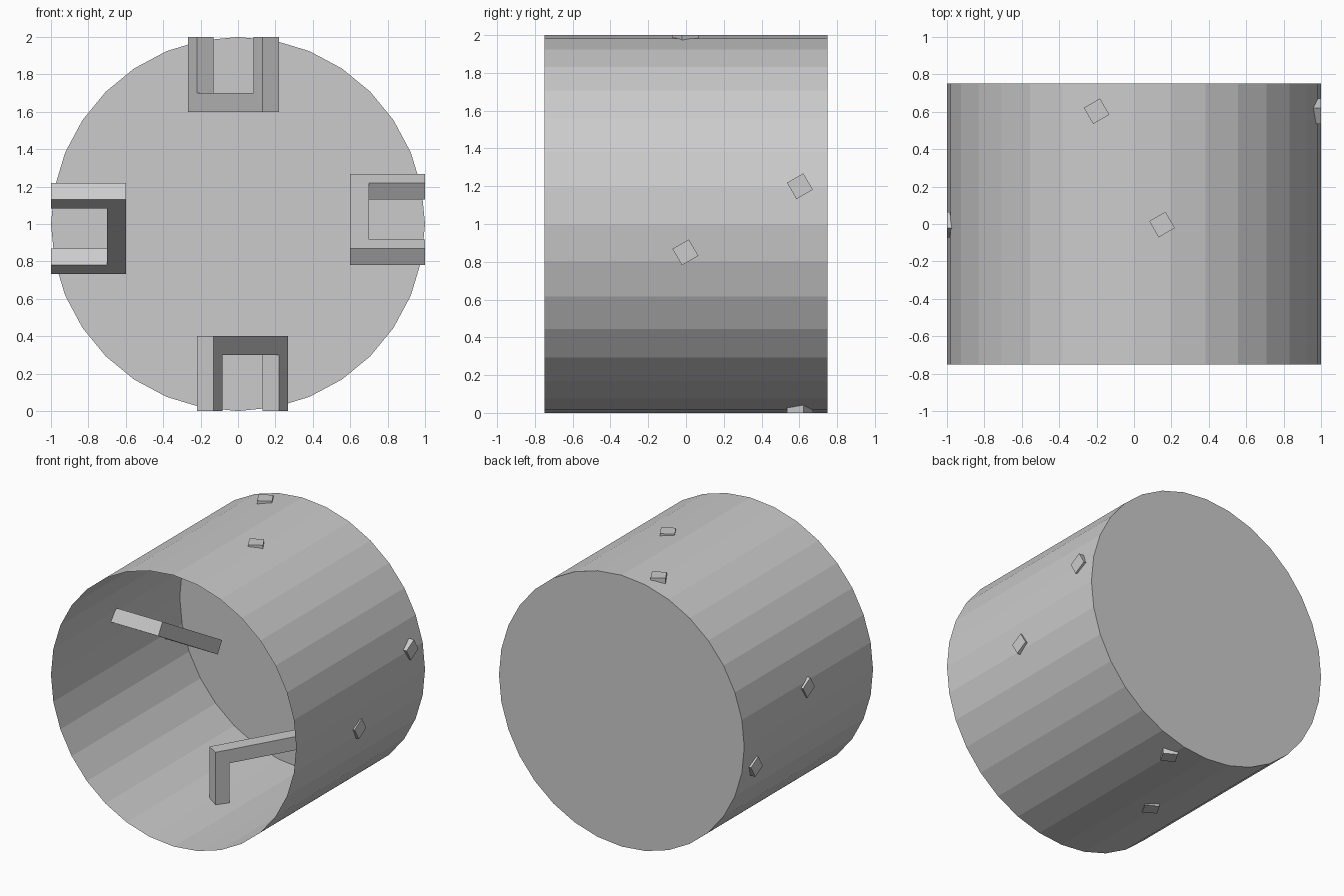
import bpy
import bmesh
from math import radians
from mathutils import Matrix, Vector

cube = bpy.data.objects.get("Cube")
if cube:
    bpy.data.objects.remove(cube, do_unlink=True)

RADIUS, DEPTH, SIDES = 1.0, 1.5, 32
BAR = 0.1                       # bracket section
HALF_SPAN, REACH = 0.4, 0.4     # bracket half length and radial height
CENTRE = Vector((0, 0, RADIUS))


def make_object(name, bm):
    bmesh.ops.recalc_face_normals(bm, faces=bm.faces)
    mesh = bpy.data.meshes.new(name)
    bm.to_mesh(mesh)
    bm.free()
    obj = bpy.data.objects.new(name, mesh)
    bpy.context.collection.objects.link(obj)
    return obj


# Drum: thin faceted shell lying along y, closed at the back, open at the front
bm = bmesh.new()
bmesh.ops.create_cone(bm, cap_ends=True, segments=SIDES,
                      radius1=RADIUS, radius2=RADIUS, depth=DEPTH)
bmesh.ops.rotate(bm, verts=bm.verts, matrix=Matrix.Rotation(radians(90), 3, 'X'))
front = [f for f in bm.faces if f.calc_center_median().y < -DEPTH / 2 + 0.01]
bmesh.ops.delete(bm, geom=front, context='FACES_ONLY')
bmesh.ops.translate(bm, verts=bm.verts, vec=CENTRE)
make_object("drum", bm)


def bracket(name, turn):
    """U-shaped bar, twisted about its radial axis, then turned around the drum."""
    bm = bmesh.new()
    low, inner = RADIUS - REACH, HALF_SPAN - BAR
    half = [(HALF_SPAN, low), (HALF_SPAN, RADIUS),
            (inner, RADIUS), (inner, low + BAR)]
    outline = half + [(-x, z) for x, z in reversed(half)]
    face = bm.faces.new([bm.verts.new((x, -BAR / 2, z)) for x, z in outline])
    side = bmesh.ops.extrude_face_region(bm, geom=[face])["geom"]
    bmesh.ops.translate(bm, vec=(0, BAR, 0),
                        verts=[v for v in side if isinstance(v, bmesh.types.BMVert)])
    place = (Matrix.Translation(CENTRE)
             @ Matrix.Rotation(radians(turn), 4, 'Y')
             @ Matrix.Translation((-0.025, 0.3, 0))
             @ Matrix.Rotation(radians(-60), 4, 'Z'))
    bmesh.ops.transform(bm, matrix=place, verts=bm.verts)
    return make_object(name, bm)


# Four brackets spaced evenly around the inside wall
for i, where in enumerate(("top", "left", "bottom", "right")):
    bracket(where + "_bracket", i * 90)
